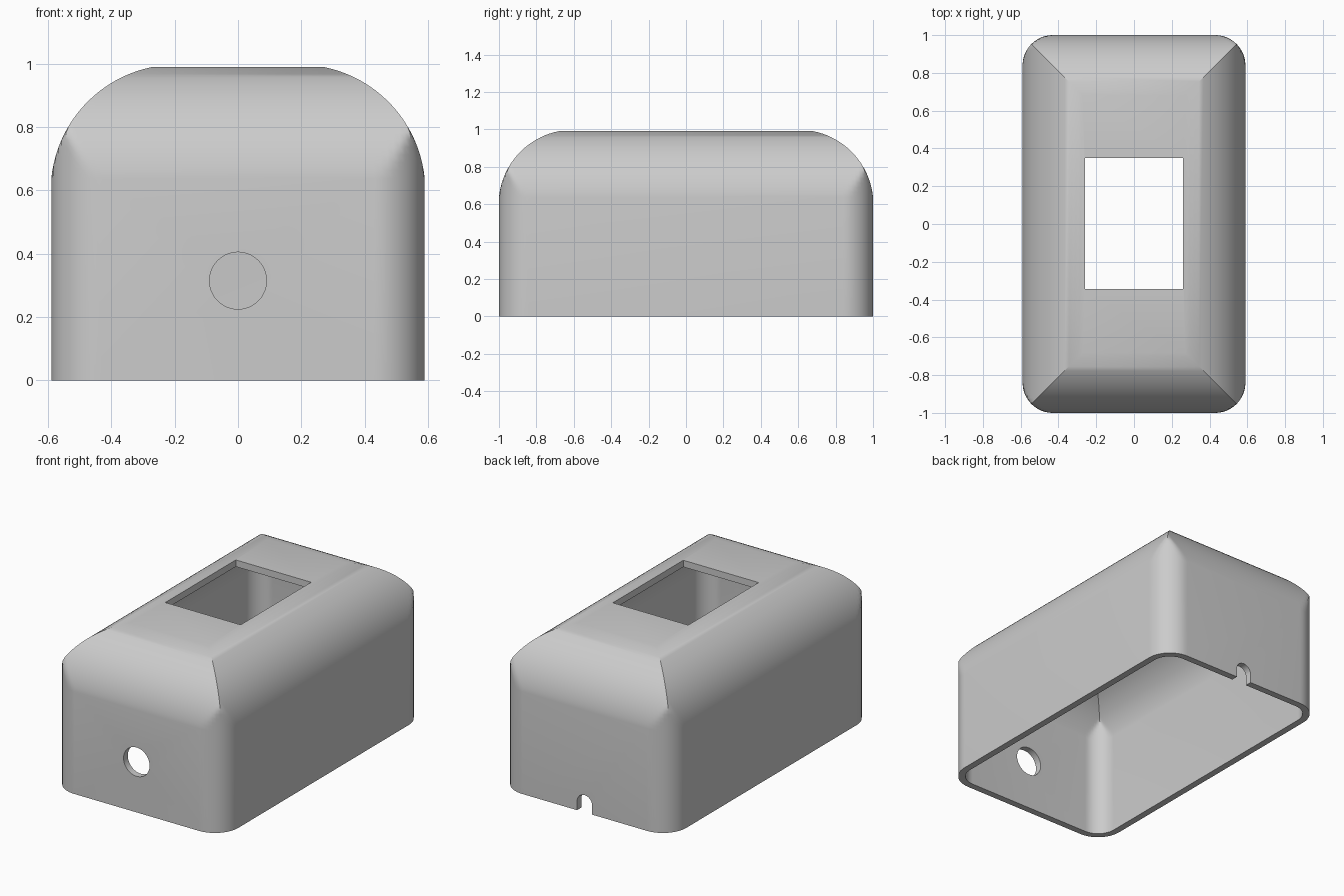
import bpy
import bmesh
from math import acos, asin, cos, sin, pi

if "Cube" in bpy.data.objects:
    bpy.data.objects.remove(bpy.data.objects["Cube"], do_unlink=True)

# Overall sizes
HALF_X, HALF_Y, HEIGHT = 0.59, 1.0, 0.99
CORNER, SHOULDER, WALL = 0.16, 0.40, 0.042
ARC_IN, ARC_Z = 0.398, 0.598       # shoulder arc centre: inset from wall, height
ARC_STEPS, CORNER_STEPS = 20, 12

grey = bpy.data.materials.new("plastic_grey")
grey.use_nodes = True
colour = (0.6, 0.6, 0.6, 1)
grey.diffuse_color = colour
grey.node_tree.nodes["Principled BSDF"].inputs["Base Color"].default_value = colour


def ring(z, inset, wall):
    """Rounded rectangle whose corners become mitred as it shrinks."""
    cx, cy, r = HALF_X - CORNER, HALF_Y - CORNER, CORNER - wall
    points = []
    for sx, sy, start in ((1, 1, 0), (-1, 1, 1), (-1, -1, 2), (1, -1, 3)):
        for i in range(CORNER_STEPS + 1):
            a = (start + i / CORNER_STEPS) * pi / 2
            x = min(cx + r * abs(cos(a)), HALF_X - inset)
            y = min(cy + r * abs(sin(a)), HALF_Y - inset)
            points.append((sx * x, sy * y, z))
    return points


def skin(wall):
    """Rings from the open base up to the flat top, set in by the wall."""
    r = SHOULDER - wall
    low = acos((ARC_IN - wall) / r)
    high = asin((HEIGHT - wall - ARC_Z) / r)
    rings = [ring(0, wall, wall)]
    for i in range(ARC_STEPS + 1):
        a = low + (high - low) * i / ARC_STEPS
        rings.append(ring(ARC_Z + r * sin(a), ARC_IN - r * cos(a), wall))
    return rings


# Hollow cover: outer skin down to the rim, then inner skin back up
bm = bmesh.new()
loops = [[bm.verts.new(p) for p in pts] for pts in skin(0)[::-1] + skin(WALL)]
count = len(loops[0])
for a, b in zip(loops, loops[1:]):
    for i in range(count):
        j = (i + 1) % count
        bm.faces.new((a[i], a[j], b[j], b[i]))
bm.faces.new(loops[0])
bm.faces.new(loops[-1])
bmesh.ops.remove_doubles(bm, verts=bm.verts, dist=0.0002)
bmesh.ops.recalc_face_normals(bm, faces=bm.faces)
mesh = bpy.data.meshes.new("enclosure_cover")
bm.to_mesh(mesh)
bm.free()
mesh.materials.append(grey)
cover = bpy.data.objects.new("enclosure_cover", mesh)
bpy.context.collection.objects.link(cover)


def cut(cutter):
    """Subtract a helper from the cover, then discard it."""
    cutter.hide_render = True
    cutter.data.materials.append(grey)
    mod = cover.modifiers.new("cut", 'BOOLEAN')
    mod.operation, mod.solver, mod.object = 'DIFFERENCE', 'EXACT', cutter
    bpy.ops.object.select_all(action='DESELECT')
    cover.select_set(True)
    bpy.context.view_layer.objects.active = cover
    bpy.ops.object.modifier_apply(modifier=mod.name)
    bpy.data.objects.remove(cutter, do_unlink=True)


def box(size, location):
    bpy.ops.mesh.primitive_cube_add(size=1, location=location)
    ob = bpy.context.object
    ob.scale = size
    bpy.ops.object.transform_apply(location=False, rotation=False, scale=True)
    return ob


def bore(radius, y, z):
    bpy.ops.mesh.primitive_cylinder_add(
        vertices=48, radius=radius, depth=0.3, location=(0, y, z), rotation=(pi / 2, 0, 0))
    return bpy.context.object


# Window in the top, round hole in the front, cable notch in the back rim
cut(box((0.52, 0.695, 0.3), (0, 0.0025, HEIGHT)))
cut(bore(0.09, -HALF_Y, 0.315))
cut(bore(0.052, HALF_Y, 0.056))
cut(box((0.104, 0.3, 0.156), (0, HALF_Y, -0.022)))

# Smooth curves with crisp openings and mitres
bpy.ops.object.select_all(action='DESELECT')
cover.select_set(True)
bpy.context.view_layer.objects.active = cover
bpy.ops.object.shade_smooth_by_angle(angle=pi / 6)
